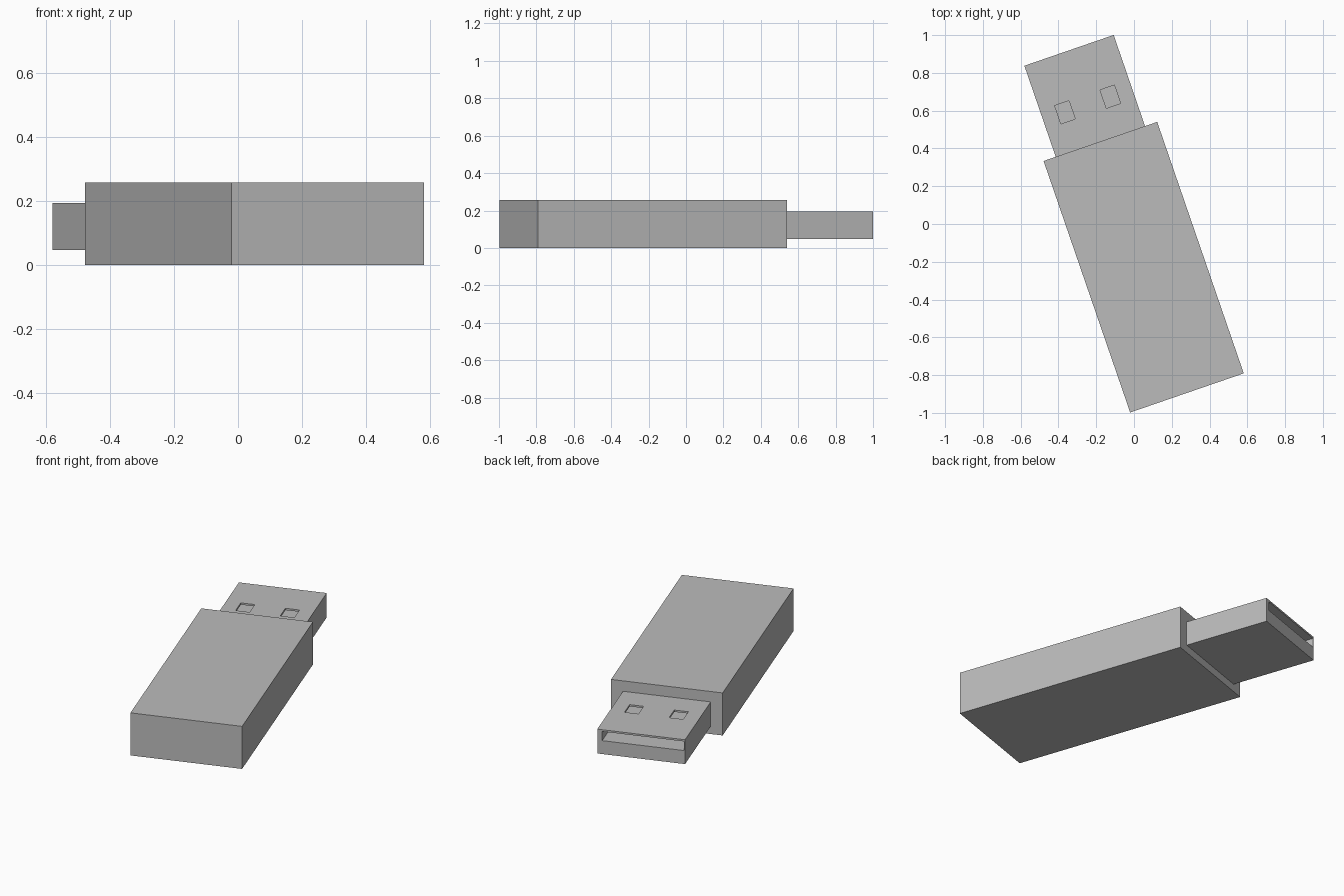
import bpy
from math import radians
from mathutils import Matrix

cube = bpy.data.objects.get("Cube")
if cube:
    bpy.data.objects.remove(cube, do_unlink=True)

grey = bpy.data.materials.new("light grey")
grey.use_nodes = True
COLOR = (0.5, 0.5, 0.5, 1)
grey.diffuse_color = COLOR
grey.node_tree.nodes["Principled BSDF"].inputs["Base Color"].default_value = COLOR

# Local frame: origin at the middle of the body's connector end, y along the stick
FRAME = Matrix.Translation((-0.178, 0.437, 0)) @ Matrix.Rotation(radians(19), 4, 'Z')


def box(name, x, y, z):
    """Box spanning the given (min, max) ranges in the stick's frame."""
    spans = (x, y, z)
    bpy.ops.mesh.primitive_cube_add(size=1)
    ob = bpy.context.object
    ob.name = name
    centre = Matrix.Translation([(a + b) / 2 for a, b in spans])
    size = Matrix.Diagonal([b - a for a, b in spans] + [1])
    ob.data.transform(centre @ size)
    ob.matrix_world = FRAME
    ob.data.materials.append(grey)
    return ob


def cut(target, cutter):
    """Subtract the cutter from the target and discard it."""
    mod = target.modifiers.new("cut", 'BOOLEAN')
    mod.operation = 'DIFFERENCE'
    mod.solver = 'EXACT'
    mod.object = cutter
    cutter.hide_render = True
    bpy.context.view_layer.update()
    bpy.context.view_layer.objects.active = target
    bpy.ops.object.modifier_apply(modifier=mod.name)
    bpy.data.objects.remove(cutter, do_unlink=True)


# Body
box("body", (-0.318, 0.318), (-1.408, 0), (0, 0.257))

# Connector with its open slot and two latch holes in the thin top wall
plug = box("connector", (-0.25, 0.25), (-0.02, 0.51), (0.047, 0.194))
cut(plug, box("slot_cutter", (-0.245, 0.222), (0.02, 0.6), (0.128, 0.183)))
for side in (-1, 1):
    x = side * 0.127
    cut(plug, box("hole_cutter", (x - 0.04, x + 0.04), (0.156, 0.258), (0.16, 0.25)))
